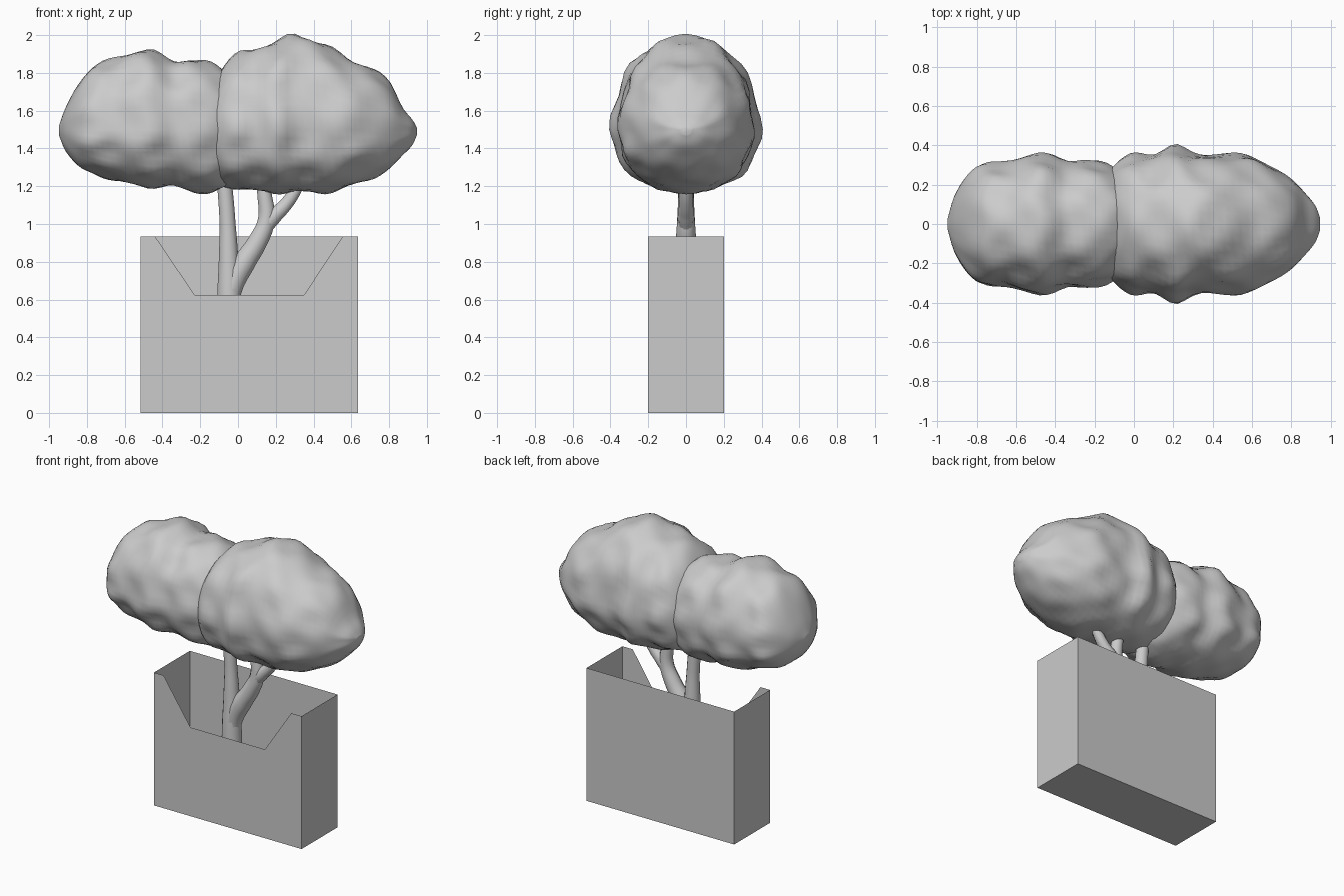
import bpy, bmesh, math

if "Cube" in bpy.data.objects:
    bpy.data.objects.remove(bpy.data.objects["Cube"])

grey = bpy.data.materials.new("light grey")
grey.diffuse_color = (0.6, 0.6, 0.6, 1)
grey.use_nodes = True
grey.node_tree.nodes["Principled BSDF"].inputs["Base Color"].default_value = grey.diffuse_color


def add_mesh(name, bm, smooth=False):
    bmesh.ops.recalc_face_normals(bm, faces=bm.faces)
    me = bpy.data.meshes.new(name)
    bm.to_mesh(me)
    bm.free()
    me.materials.append(grey)
    for p in me.polygons:
        p.use_smooth = smooth
    ob = bpy.data.objects.new(name, me)
    bpy.context.collection.objects.link(ob)
    return ob


# Planter: thin open-topped box, the front wall has a sloped notch
X0, X1, Y, H = -0.515, 0.635, 0.2, 0.935
bm = bmesh.new()


def face(points):
    bm.faces.new([bm.verts.new(p) for p in points])


front = [(X0, 0), (X1, 0), (X1, H), (0.555, H), (0.35, 0.625),
         (-0.23, 0.625), (-0.44, H), (X0, H)]
face([(x, -Y, z) for x, z in front])
face([(x, Y, z) for x, z in ((X0, 0), (X0, H), (X1, H), (X1, 0))])
for x in (X0, X1):
    face([(x, -Y, 0), (x, Y, 0), (x, Y, H), (x, -Y, H)])
face([(X0, -Y, 0), (X0, Y, 0), (X1, Y, 0), (X1, -Y, 0)])
bmesh.ops.remove_doubles(bm, verts=bm.verts, dist=1e-5)
add_mesh("planter", bm)

# Trunk and branches: tapered tubes given as (x, z, radius)
branches = {
    "trunk": [(-0.045, 0.01, 0.08), (-0.047, 0.4, 0.072), (-0.048, 0.65, 0.064),
              (-0.05, 0.82, 0.054), (-0.055, 1.0, 0.044), (-0.07, 1.2, 0.042),
              (-0.09, 1.4, 0.035)],
    "right_branch": [(-0.045, 0.45, 0.055), (-0.038, 0.64, 0.058), (0.03, 0.79, 0.062),
                     (0.1, 0.9, 0.055), (0.15, 1.02, 0.047), (0.14, 1.16, 0.04),
                     (0.12, 1.35, 0.03)],
    "outer_branch": [(0.12, 0.94, 0.035), (0.18, 1.03, 0.045), (0.25, 1.1, 0.037),
                     (0.31, 1.19, 0.033), (0.37, 1.35, 0.03)],
}
for name, pts in branches.items():
    cu = bpy.data.curves.new(name, "CURVE")
    cu.dimensions = "3D"
    cu.bevel_depth = 1.0
    cu.bevel_resolution = 3
    cu.resolution_u = 5
    cu.use_fill_caps = True
    sp = cu.splines.new("BEZIER")
    sp.bezier_points.add(len(pts) - 1)
    for bp, (x, z, r) in zip(sp.bezier_points, pts):
        bp.co = (x, 0, z)
        bp.radius = r
        bp.handle_left_type = bp.handle_right_type = "AUTO"
    cu.materials.append(grey)
    bpy.context.collection.objects.link(bpy.data.objects.new(name, cu))


# Foliage: lofted rings through stations (x, top z, bottom z, half width)
MID = 1.5


def sample(st, x):
    """Smooth interpolation of the station list at x."""
    i = max(k for k in range(len(st) - 1) if st[k][0] <= x + 1e-9)
    a, b = st[i], st[i + 1]
    t = (x - a[0]) / (b[0] - a[0])
    p, q = st[max(i - 1, 0)], st[min(i + 2, len(st) - 1)]
    out = []
    for k in (1, 2, 3):
        d = b[0] - a[0]
        ma = (b[k] - p[k]) / (b[0] - p[0]) * d
        mb = (q[k] - a[k]) / (q[0] - a[0]) * d
        out.append((2*t**3 - 3*t*t + 1) * a[k] + (t**3 - 2*t*t + t) * ma
                   + (3*t*t - 2*t**3) * b[k] + (t**3 - t*t) * mb)
    return out


def foliage(name, st, phase, rings=44, sides=48):
    bm = bmesh.new()
    x0, x1 = st[0][0], st[-1][0]
    loops = []
    for i in range(rings + 1):
        u = i / rings
        x = x0 + (x1 - x0) * (0.5 - 0.5 * math.cos(math.pi * u))
        top, bot, half = sample(st, x)
        fade = min(1, 4 * u, 4 * (1 - u))
        ring = []
        for j in range(sides):
            a = 2 * math.pi * j / sides
            c, s = math.cos(a), math.sin(a)
            # rounded clumps in rows along the crown
            wave = math.sin(2 * math.pi * (x - phase) / 0.26 + 1.2 * math.sin(2 * abs(s) + s))
            bump = 1 + fade * (0.028 * wave * math.cos(8 * a) + 0.018 * math.cos(10 * a + 3 * x)
                               * abs(c))
            y = half * math.copysign(abs(c) ** 0.92, c) * bump
            z = MID + (top - MID if s > 0 else MID - bot) * math.copysign(abs(s) ** 0.95, s) * bump
            ring.append(bm.verts.new((x, y, z)))
        loops.append(ring)
    for r0, r1 in zip(loops, loops[1:]):
        for j in range(sides):
            k = (j + 1) % sides
            bm.faces.new((r0[j], r0[k], r1[k], r1[j]))
    bm.faces.new(loops[0])
    bm.faces.new(loops[-1])
    return add_mesh(name, bm, True)


foliage("left_foliage", [
    (-0.948, 1.52, 1.47, 0.03), (-0.915, 1.61, 1.39, 0.14), (-0.84, 1.75, 1.30, 0.26),
    (-0.76, 1.84, 1.265, 0.31), (-0.65, 1.875, 1.23, 0.315), (-0.48, 1.925, 1.195, 0.36),
    (-0.35, 1.865, 1.20, 0.32), (-0.24, 1.87, 1.17, 0.325), (-0.1, 1.83, 1.18, 0.28),
    (0.0, 1.72, 1.27, 0.2), (0.06, 1.52, 1.47, 0.03)], 0.05)
foliage("right_foliage", [
    (-0.185, 1.53, 1.45, 0.04), (-0.16, 1.66, 1.30, 0.2), (-0.1, 1.8, 1.21, 0.3),
    (-0.02, 1.89, 1.19, 0.345), (0.09, 1.93, 1.175, 0.35), (0.2, 1.965, 1.165, 0.40),
    (0.3, 2.0, 1.17, 0.355), (0.46, 1.95, 1.165, 0.355), (0.59, 1.87, 1.2, 0.345),
    (0.71, 1.825, 1.24, 0.285), (0.81, 1.74, 1.30, 0.22), (0.87, 1.62, 1.36, 0.16),
    (0.925, 1.55, 1.42, 0.09), (0.947, 1.51, 1.47, 0.03)], 0.2)
